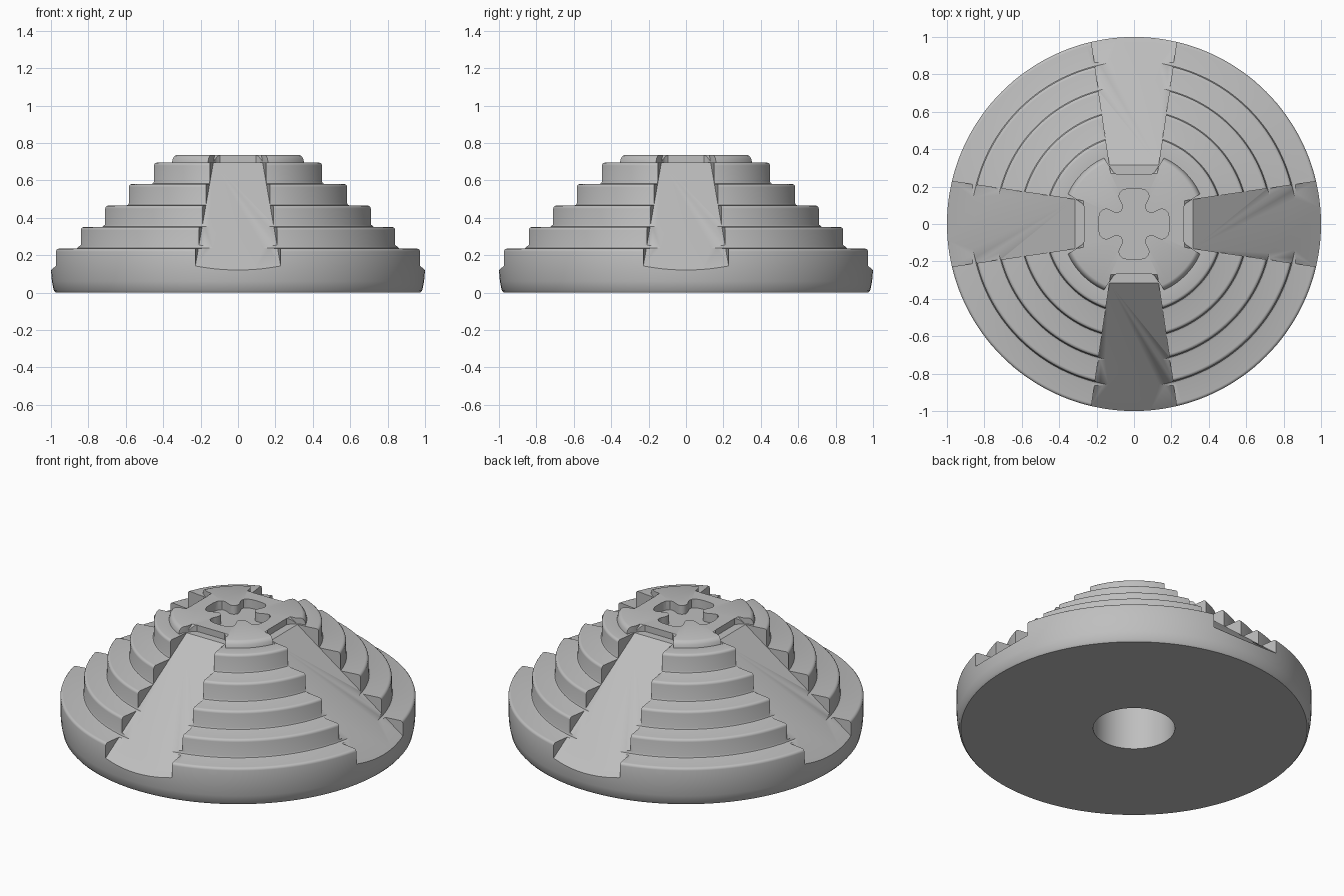
import bpy, bmesh
from math import sin, cos, pi, radians

cube = bpy.data.objects.get("Cube")
if cube:
    bpy.data.objects.remove(cube, do_unlink=True)

TOP, LEDGE = 0.735, 0.695
SEGMENTS = 144

grey = bpy.data.materials.new("plain grey")
grey.use_nodes = True
grey.diffuse_color = (0.52, 0.52, 0.52, 1)
grey.node_tree.nodes["Principled BSDF"].inputs["Base Color"].default_value = grey.diffuse_color


def make_object(name, bm):
    bmesh.ops.remove_doubles(bm, verts=bm.verts, dist=1e-5)
    bmesh.ops.recalc_face_normals(bm, faces=bm.faces)
    mesh = bpy.data.meshes.new(name)
    bm.to_mesh(mesh)
    bm.free()
    obj = bpy.data.objects.new(name, mesh)
    bpy.context.collection.objects.link(obj)
    return obj


def lathe(name, profile):
    """Revolve (radius, height) points that start and end on the axis."""
    bm = bmesh.new()
    rings = []
    for r, z in profile:
        if r == 0:
            rings.append([bm.verts.new((0, 0, z))] * SEGMENTS)
        else:
            angles = [2 * pi * i / SEGMENTS for i in range(SEGMENTS)]
            rings.append([bm.verts.new((r * cos(a), r * sin(a), z)) for a in angles])
    for low, high in zip(rings, rings[1:]):
        for i in range(SEGMENTS):
            j = (i + 1) % SEGMENTS
            bm.faces.new(dict.fromkeys((low[i], low[j], high[j], high[i])))
    return make_object(name, bm)


def add_prism(bm, outline, floor, roof, turn=0):
    """Upright prism whose floor height is a function of local y."""
    c, s = cos(turn), sin(turn)
    low, high = [], []
    for x, y in outline:
        px, py = x * c - y * s, x * s + y * c
        low.append(bm.verts.new((px, py, floor(y))))
        high.append(bm.verts.new((px, py, roof)))
    bm.faces.new(low[::-1])
    bm.faces.new(high)
    n = len(low)
    for i in range(n):
        j = (i + 1) % n
        bm.faces.new((low[i], low[j], high[j], high[i]))


def mirrored(half):
    """Close a right-hand outline with its left-hand copy."""
    return half + [(-x, y) for x, y in reversed(half)]


def cut(target, name, bm):
    cutter = make_object(name, bm)
    cutter.hide_render = True
    mod = target.modifiers.new(name, 'BOOLEAN')
    mod.operation, mod.solver, mod.object = 'DIFFERENCE', 'EXACT', cutter
    bpy.context.view_layer.objects.active = target
    bpy.ops.object.modifier_apply(modifier=name)
    bpy.data.objects.remove(cutter, do_unlink=True)


# Stepped body: blind bore, underside, rounded tiers, top disc
profile = [(0, 0.55), (0.23, 0.55), (0.23, 0), (0.975, 0), (0.985, 0.012),
           (0.995, 0.06), (1, 0.12)]
radii = [1, 0.866, 0.735, 0.608, 0.474]
for i, r in enumerate(radii):
    z = 0.235 + 0.115 * i
    if i:
        base = z - 0.115
        profile += [(r + 0.014, base), (r + 0.004, base + 0.004), (r, base + 0.014)]
    profile += [(r + (cos(a) - 1) * 0.016, z + (sin(a) - 1) * 0.016)
                for a in (0, pi / 6, pi / 3, pi / 2)]
profile += [(0.388, LEDGE), (0.383, 0.715), (0.373, 0.729), (0.36, TOP), (0, TOP)]
body = lathe("stepped_body", profile)

# Four sloping ramps cut down the sides
ramps = bmesh.new()
ramp = mirrored([(0.085 + 0.147 * y, y) for y in (1.1, 0.15)][::-1])
for k in range(4):
    add_prism(ramps, ramp, lambda y: TOP - 0.842 * (y - 0.27), 1.5, k * pi / 2)
cut(body, "ramp_cutter", ramps)

# Flared notches where the ramps meet the top disc
notches = bmesh.new()
notch = mirrored([(0.095, 0.268), (0.112, 0.28), (0.165, 0.36), (0.19, 0.41)])
for k in range(4):
    add_prism(notches, notch, lambda y: LEDGE + 0.001, 1.0, k * pi / 2)
cut(body, "notch_cutter", notches)

# Rounded cross recess in the top
arm = [(0, 0.19), (0.035, 0.188), (0.062, 0.18), (0.078, 0.163), (0.08, 0.145),
       (0.072, 0.125), (0.062, 0.105), (0.06, 0.085), (0.066, 0.073)]
arm = [(-x, y) for x, y in arm[:0:-1]] + arm
cross = []
for k in range(4):
    c, s = cos(-k * pi / 2), sin(-k * pi / 2)
    cross += [(x * c - y * s, x * s + y * c) for x, y in arm]
recess = bmesh.new()
add_prism(recess, cross, lambda y: 0.68, 1.0)
cut(body, "cross_cutter", recess)

# Smooth shading with crisp edges, one material
body.data.materials.clear()
body.data.materials.append(grey)
for poly in body.data.polygons:
    poly.material_index = 0
bpy.ops.object.select_all(action='DESELECT')
body.select_set(True)
bpy.context.view_layer.objects.active = body
bpy.ops.object.shade_smooth_by_angle(angle=radians(35))
